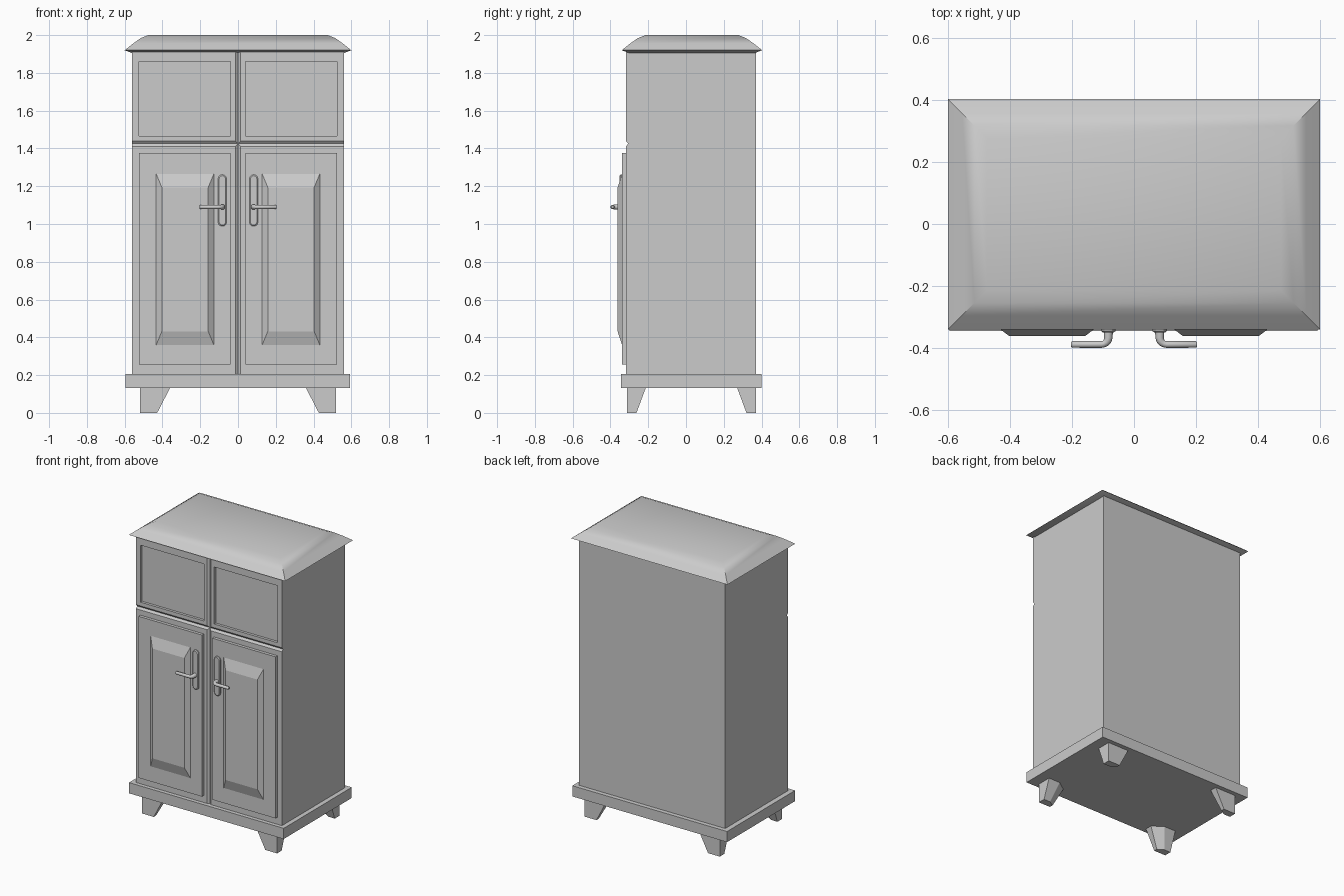
import bpy, bmesh, math
from mathutils import Vector

if "Cube" in bpy.data.objects:
    bpy.data.objects.remove(bpy.data.objects["Cube"])


def loft(name, rings, smooth=None):
    """Closed solid through rings of equal point count."""
    bm = bmesh.new()
    rs = [[bm.verts.new(p) for p in r] for r in rings]
    n = len(rs[0])
    for a, b in zip(rs, rs[1:]):
        for i in range(n):
            j = (i + 1) % n
            bm.faces.new((a[i], a[j], b[j], b[i]))
    bm.faces.new(rs[0])
    bm.faces.new(rs[-1])
    bmesh.ops.recalc_face_normals(bm, faces=bm.faces)
    me = bpy.data.meshes.new(name)
    bm.to_mesh(me)
    bm.free()
    ob = bpy.data.objects.new(name, me)
    bpy.context.collection.objects.link(ob)
    if smooth:
        bpy.ops.object.select_all(action='DESELECT')
        ob.select_set(True)
        bpy.context.view_layer.objects.active = ob
        bpy.ops.object.shade_smooth_by_angle(angle=math.radians(smooth))
    return ob


def rect_xy(x0, x1, y0, y1, z):
    return [(x0, y0, z), (x1, y0, z), (x1, y1, z), (x0, y1, z)]


def rect_xz(x0, x1, z0, z1, y):
    return [(x0, y, z0), (x1, y, z0), (x1, y, z1), (x0, y, z1)]


def box(name, x0, x1, y0, y1, z0, z1):
    return loft(name, [rect_xy(x0, x1, y0, y1, z0), rect_xy(x0, x1, y0, y1, z1)])


def cut(target, cutter):
    cutter.hide_render = True
    m = target.modifiers.new("cut", 'BOOLEAN')
    m.operation, m.solver, m.object = 'DIFFERENCE', 'EXACT', cutter
    dg = bpy.context.evaluated_depsgraph_get()
    me = bpy.data.meshes.new_from_object(target.evaluated_get(dg))
    target.modifiers.clear()
    target.data = me
    bpy.data.objects.remove(cutter)


F = -0.318  # front plane of the carcass

# Carcass with V grooves and recessed upper panels
body = box("carcass", -0.56, 0.56, F, 0.37, 0.2, 1.912)
g, d = 0.014, 0.012
cut(body, loft("groove_cutter_h", [[(x, F - d, 1.425 - 2 * g), (x, F + d, 1.425), (x, F - d, 1.425 + 2 * g)]
                                   for x in (-0.7, 0.7)]))
cut(body, loft("groove_cutter_v", [[(-2 * g, F - d, z), (0, F + d, z), (2 * g, F - d, z)]
                                   for z in (0.1, 2.05)]))
for s in (-1, 1):
    xs = sorted((s * 0.525, s * 0.04))
    cut(body, box("recess_cutter", *xs, F - 0.1, F + 0.018, 1.465, 1.86))

# Plinth
box("plinth", -0.595, 0.592, -0.345, 0.4, 0.132, 0.206)

# Domed lid with flared lower edge
lid = [(0.042, 1.904), (0.0, 1.92), (0.045, 1.956), (0.085, 1.984), (0.125, 2.0)]
loft("lid", [rect_xy(-0.6 + o, 0.6 - o, -0.34 + o, 0.403 - o, z) for o, z in lid], 35)

# Tapered feet with chamfered inner corner
for s in (-1, 1):
    for name, yo, t in (("front", -0.312, 1), ("back", 0.37, -1)):
        rings = []
        for z, w, l in ((0.0, 0.09, 0.05), (0.135, 0.16, 0.1)):
            prof = [(0, 0), (w, 0), (w, l * 0.5), (w * 0.55, l), (0, l)]
            rings.append([(s * (0.518 - a), yo + t * b, z) for a, b in prof])
        loft(name + ("_left_foot" if s < 0 else "_right_foot"), rings)

for s in (-1, 1):
    side = "left" if s < 0 else "right"
    # Door slab and raised field
    box(side + "_door", *sorted((s * 0.525, s * 0.04)), -0.339, F + 0.002, 0.255, 1.375)
    loft(side + "_door_field", [
        rect_xz(s * 0.433, s * 0.128, 0.36, 1.265, -0.335),
        rect_xz(s * 0.433, s * 0.128, 0.36, 1.265, -0.339),
        rect_xz(s * 0.403, s * 0.158, 0.432, 1.193, -0.362)])

    # Handle backplate with rounded ends
    rings = []
    for y, r in ((-0.336, 0.023), (-0.346, 0.023), (-0.351, 0.017)):
        ring = []
        for cz, a0 in ((1.239, 0), (1.011, 180)):
            for k in range(7):
                a = math.radians(a0 + 30 * k)
                ring.append((s * 0.083 + r * math.cos(a), y, cz + r * math.sin(a)))
        rings.append(ring)
    loft(side + "_handle_plate", rings, 30)

    # Lever handle: spindle, bend and grip
    path = [(0.083, -0.34), (0.083, -0.367)]
    path += [(0.105 - 0.022 * math.cos(a), -0.367 - 0.022 * math.sin(a))
             for a in (math.radians(k) for k in (22.5, 45, 67.5, 90))]
    path += [(0.2, -0.389), (0.204, -0.389)]
    radii = [0.015, 0.014, 0.013, 0.012, 0.011, 0.011, 0.0105, 0.007]
    rings = []
    for i, (x, y) in enumerate(path):
        p, q = path[max(i - 1, 0)], path[min(i + 1, len(path) - 1)]
        t = Vector((q[0] - p[0], q[1] - p[1])).normalized()
        rings.append([(s * (x - t.y * radii[i] * math.cos(a)), y + t.x * radii[i] * math.cos(a),
                       1.09 + radii[i] * math.sin(a))
                      for a in (2 * math.pi * k / 12 for k in range(12))])
    loft(side + "_lever", rings, 40)
